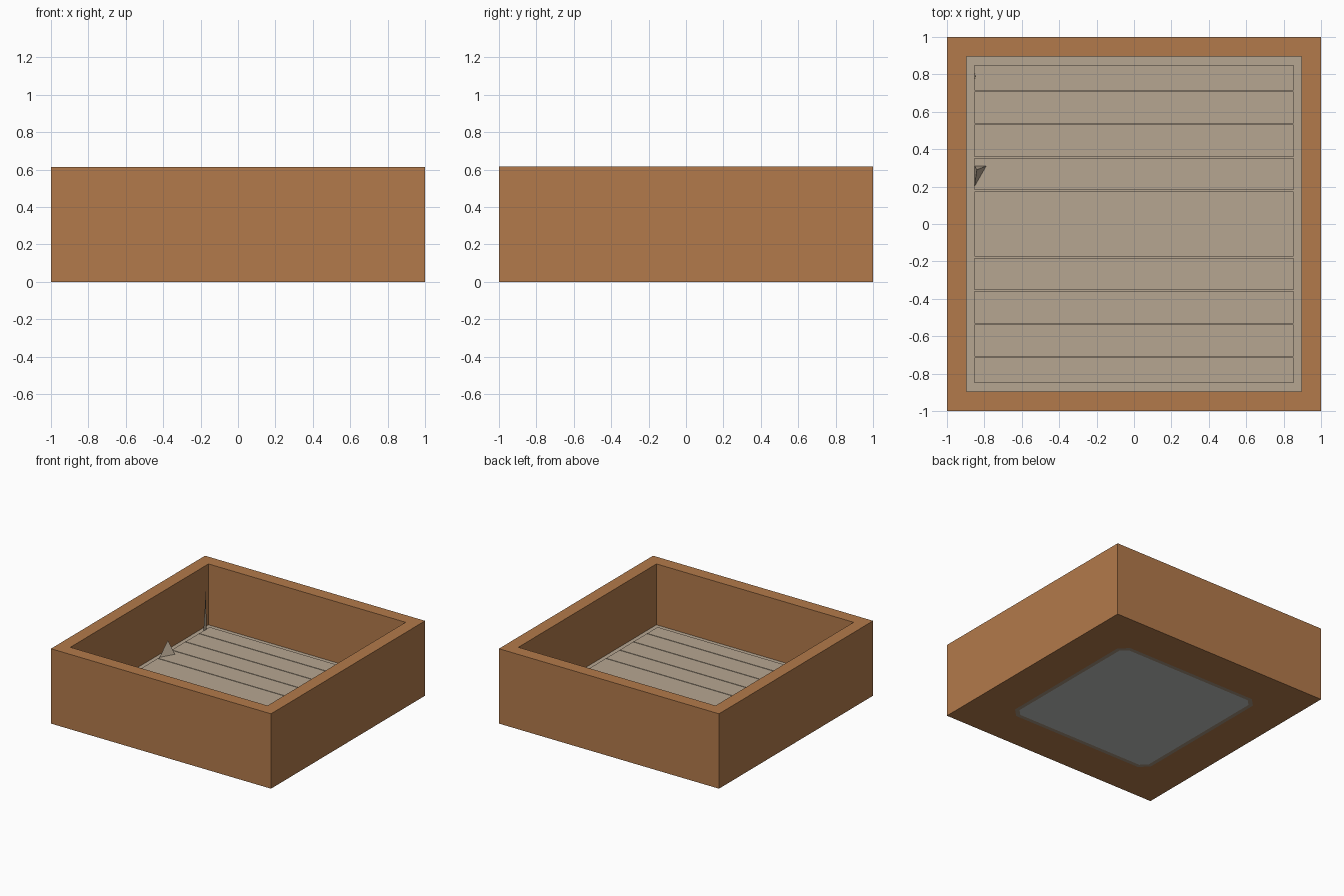
import bpy
import bmesh
from mathutils import Vector

if "Cube" in bpy.data.objects:
    bpy.data.objects.remove(bpy.data.objects["Cube"], do_unlink=True)


def make_material(name, color):
    mat = bpy.data.materials.new(name)
    mat.use_nodes = True
    mat.diffuse_color = (*color, 1)
    mat.node_tree.nodes["Principled BSDF"].inputs["Base Color"].default_value = (*color, 1)
    return mat


wood = make_material("warm wood", (0.45, 0.195, 0.07))
plank_tan = make_material("pale tan", (0.47, 0.38, 0.285))
grey = make_material("light grey", (0.51, 0.53, 0.52))
edge_tan = make_material("panel edge taupe", (0.38, 0.29, 0.21))

HEIGHT = 0.615
FLOOR = 0.125
INNER = 0.853
PITCH = 0.178
GAP = 0.006


def finish(bm, name, materials):
    mesh = bpy.data.meshes.new(name)
    bm.normal_update()
    bm.to_mesh(mesh)
    bm.free()
    for mat in materials:
        mesh.materials.append(mat)
    obj = bpy.data.objects.new(name, mesh)
    bpy.context.collection.objects.link(obj)
    return obj


def add_box(bm, low, high):
    low, high = Vector(low), Vector(high)
    verts = bmesh.ops.create_cube(bm, size=1)["verts"]
    bmesh.ops.scale(bm, vec=high - low, verts=verts)
    bmesh.ops.translate(bm, vec=(low + high) / 2, verts=verts)


def facing(bm, z):
    bm.normal_update()
    return next(f for f in bm.faces if f.normal.z * z > 0.9)


# Tray body: hollowed block with thick walls
bm = bmesh.new()
add_box(bm, (-1, -1, 0), (1, 1, HEIGHT))
top = facing(bm, 1)
bmesh.ops.inset_region(bm, faces=[top], thickness=1 - INNER)
pit = bmesh.ops.extrude_discrete_faces(bm, faces=[top])["faces"][0]
bmesh.ops.translate(bm, vec=(0, 0, FLOOR - 0.01 - HEIGHT), verts=pit.verts)
pit.material_index = 1

# Underside panel: inset square with clipped corners and a narrow border
under = facing(bm, -1)
bmesh.ops.inset_region(bm, faces=[under], thickness=0.47)
bmesh.ops.bevel(bm, geom=list(under.verts), offset=0.07, segments=1,
                affect='VERTICES')
bm.normal_update()
panel = min((f for f in bm.faces if f.normal.z < -0.9),
            key=lambda f: f.calc_center_median().xy.length)
border = bmesh.ops.inset_region(bm, faces=[panel], thickness=0.035)["faces"]
for face in border:
    face.material_index = 3
panel.material_index = 2
finish(bm, "tray_body", [wood, plank_tan, grey, edge_tan])

# Floor planks with hairline gaps
bm = bmesh.new()
seams = [-INNER] + [i * PITCH for i in range(-4, 5) if i] + [INNER]
for start, end in zip(seams, seams[1:]):
    add_box(bm, (-INNER, start + GAP / 2, FLOOR - 0.01),
            (INNER, end - GAP / 2, FLOOR))
finish(bm, "floor_planks", [plank_tan])


def add_splinter(name, points):
    bm = bmesh.new()
    for p in points:
        bm.verts.new(p)
    bmesh.ops.convex_hull(bm, input=list(bm.verts))
    finish(bm, name, [plank_tan])


# Small raised slivers beside the left-hand inner wall
add_splinter("wall_wedge", [(-INNER, 0.2, FLOOR), (-INNER, 0.31, FLOOR),
                            (-0.79, 0.31, FLOOR), (-0.84, 0.29, FLOOR + 0.11)])
add_splinter("wall_sliver", [(-INNER, 0.77, FLOOR), (-INNER, 0.81, FLOOR),
                             (-INNER + 0.005, 0.79, FLOOR), (-INNER, 0.8, 0.44)])
